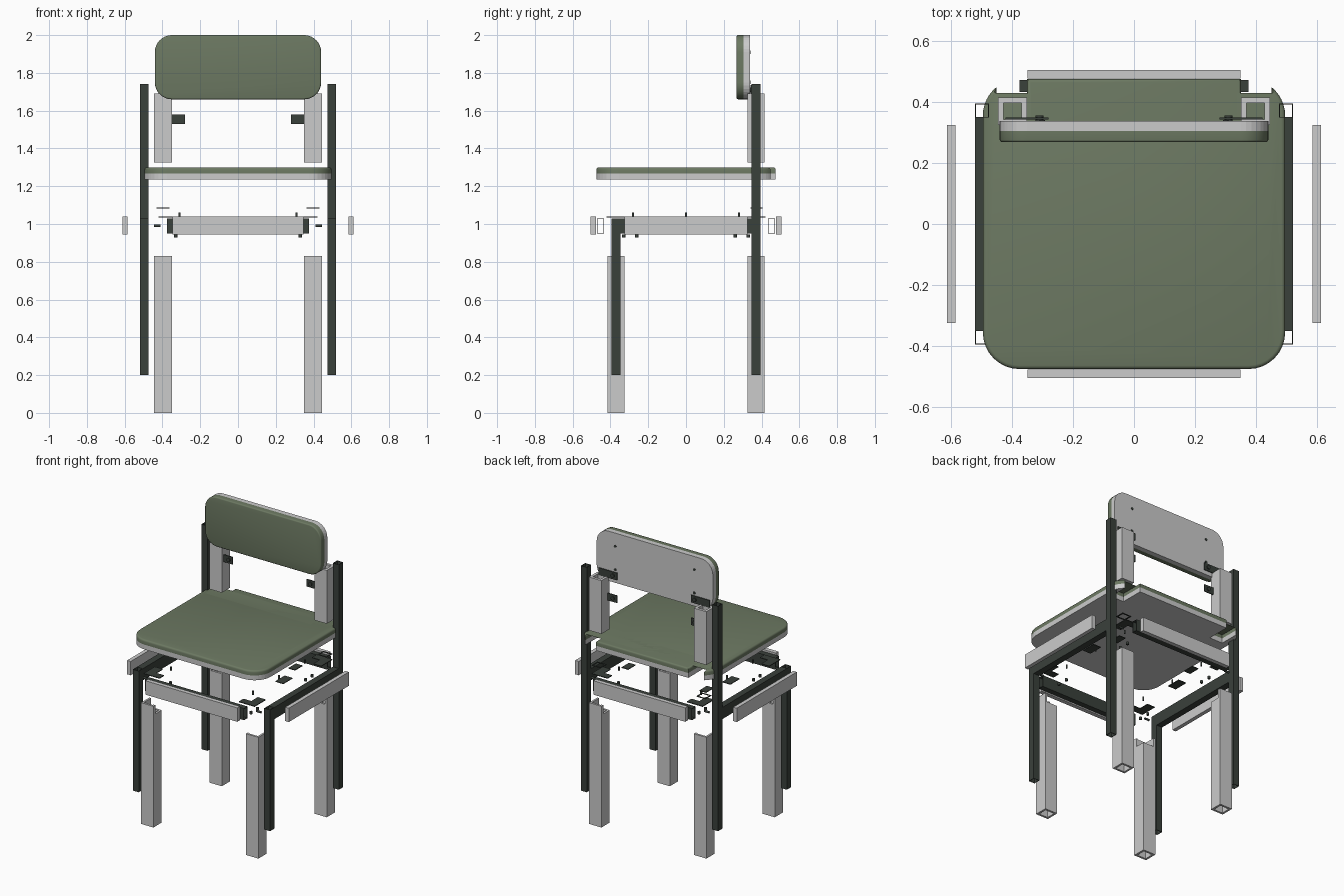
import bpy
import bmesh
from math import sin, cos, pi, acos, radians

cube = bpy.data.objects.get("Cube")
if cube:
    bpy.data.objects.remove(cube, do_unlink=True)


def material(name, rgb):
    m = bpy.data.materials.new(name)
    m.use_nodes = True
    m.diffuse_color = (*rgb, 1)
    m.node_tree.nodes["Principled BSDF"].inputs["Base Color"].default_value = (*rgb, 1)
    return m


GREEN = material("moss_green", (0.15, 0.19, 0.122))
LIGHT = material("light_grey", (0.6, 0.6, 0.6))
DARK = material("dark_green_grey", (0.042, 0.052, 0.044))

# Axis orders: profile coordinates (a, b) plus length c become x, y, z
ORDER = {"z": lambda a, b, c: (a, b, c),
         "y": lambda a, b, c: (a, c, b),
         "x": lambda a, b, c: (c, a, b)}


def finish(name, bm, mat, smooth=False):
    bmesh.ops.recalc_face_normals(bm, faces=bm.faces)
    mesh = bpy.data.meshes.new(name)
    bm.to_mesh(mesh)
    bm.free()
    mesh.materials.append(mat)
    ob = bpy.data.objects.new(name, mesh)
    bpy.context.collection.objects.link(ob)
    if smooth:
        bpy.ops.object.select_all(action="DESELECT")
        ob.select_set(True)
        bpy.context.view_layer.objects.active = ob
        bpy.ops.object.shade_smooth_by_angle(angle=radians(35))
    return ob


def prism(name, mat, outline, lo, hi, axis="z", bevel=0, bevel_at=None, smooth=False):
    """Extrude an outline, optionally rounding the rim at one end."""
    bm = bmesh.new()
    ends = [[bm.verts.new(ORDER[axis](a, b, c)) for a, b in outline] for c in (lo, hi)]
    caps = {lo: bm.faces.new(ends[0]), hi: bm.faces.new(ends[1])}
    n = len(outline)
    for i in range(n):
        j = (i + 1) % n
        bm.faces.new((ends[0][i], ends[0][j], ends[1][j], ends[1][i]))
    bmesh.ops.recalc_face_normals(bm, faces=bm.faces)
    if bevel:
        bmesh.ops.bevel(bm, geom=list(caps[bevel_at].edges), offset=bevel,
                        segments=3, profile=0.5, affect="EDGES")
    return finish(name, bm, mat, smooth)


def rect(a0, a1, b0, b1):
    return [(a0, b0), (a1, b0), (a1, b1), (a0, b1)]


def box(name, mat, x, y, z):
    return prism(name, mat, rect(*x, *y), *z)


def tube(name, mat, a, b, c, wall, axis="z"):
    """Open rectangular tube."""
    bm = bmesh.new()
    inner = rect(a[0] + wall, a[1] - wall, b[0] + wall, b[1] - wall)
    loops = [[bm.verts.new(ORDER[axis](p, q, h)) for p, q in outline]
             for outline, h in ((rect(*a, *b), c[0]), (rect(*a, *b), c[1]),
                                (inner, c[1]), (inner, c[0]))]
    for k in range(4):
        l0, l1 = loops[k], loops[(k + 1) % 4]
        for i in range(4):
            j = (i + 1) % 4
            bm.faces.new((l0[i], l0[j], l1[j], l1[i]))
    return finish(name, bm, mat)


def disc(name, mat, a, b, r, lo, hi, axis="z"):
    pts = [(a + r * cos(t * pi / 6), b + r * sin(t * pi / 6)) for t in range(12)]
    return prism(name, mat, pts, lo, hi, axis)


def arc(cx, cy, r, start, end, n=8):
    return [(cx + r * cos(start + (end - start) * i / n),
             cy + r * sin(start + (end - start) * i / n)) for i in range(n + 1)]


def span(sign, lo, hi):
    return tuple(sorted((sign * lo, sign * hi)))


# Seat: rounded square with notches for the rear legs
W, D, R = 0.495, 0.475, 0.12
half = arc(W - R, R - D, R, -pi / 2, 0)
half += arc(W - R, D - R, R, 0, acos((0.45 - W + R) / R), 6)
half += [(0.45, 0.315), (0.35, 0.315), (0.35, D)]
seat = half + [(-x, y) for x, y in reversed(half)]
prism("seat_board", LIGHT, seat, 1.235, 1.268)
prism("seat_cushion", GREEN, seat, 1.268, 1.30, bevel=0.012, bevel_at=1.30, smooth=True)

# Backrest: rounded pad on a rounded board
right = arc(0.35, 1.75, 0.09, -pi / 2, 0) + arc(0.35, 1.91, 0.09, 0, pi / 2)
back = right + [(-x, z) for x, z in reversed(right)]
prism("backrest_board", LIGHT, back, 0.305, 0.338, "y")
prism("backrest_pad", GREEN, back, 0.268, 0.305, "y", 0.008, 0.268, True)

for sx in (1, -1):
    side = "left" if sx > 0 else "right"
    post_x, leg_x = span(sx, 0.475, 0.52), span(sx, 0.35, 0.445)

    # Side rail and its cover plate
    tube(side + "_rail", DARK, (-0.348, 0.348), (0.95, 1.03), post_x, 0.003, "z").name = side + "_rail_tmp"
    bpy.data.objects.remove(bpy.data.objects[side + "_rail_tmp"], do_unlink=True)
    bm_x = tube(side + "_rail", DARK, post_x, (0.95, 1.03), (-0.348, 0.348), 0.003, "y")
    box(side + "_rail_cover", LIGHT, span(sx, 0.585, 0.612), (-0.325, 0.325), (0.945, 1.04))

    for sy in (1, -1):
        tag = ("rear_" if sy > 0 else "front_") + side
        leg_y = span(sy, 0.325, 0.415)

        # Thin frame post
        tube(tag + "_post", DARK, post_x, span(sy, 0.348, 0.395),
             (0.2, 1.74 if sy > 0 else 1.03), 0.003)

        # Leg sleeve with its inner corner cut away at the top
        tube(tag + "_leg", LIGHT, leg_x, leg_y, (0, 0.77), 0.014)
        corner = [(0.445, 0.415), (0.365, 0.415), (0.365, 0.401),
                  (0.431, 0.401), (0.431, 0.34), (0.445, 0.34)]
        prism(tag + "_leg_top", LIGHT, [(sx * x, sy * y) for x, y in corner], 0.77, 0.83)
        # Walls beside the cut
        box(tag + "_leg_lip_a", LIGHT, span(sx, 0.35, 0.365), span(sy, 0.395, 0.415), (0.77, 0.83))
        box(tag + "_leg_lip_b", LIGHT, span(sx, 0.431, 0.445), span(sy, 0.325, 0.34), (0.77, 0.83))
        box(tag + "_leg_plug", DARK, span(sx, 0.364, 0.431), span(sy, 0.339, 0.401), (0.70, 0.73))

        # Corner plate, bolt and screws
        plate = [(0.42, 0.42), (0.30, 0.42), (0.30, 0.37),
                 (0.36, 0.37), (0.36, 0.30), (0.42, 0.30)]
        prism(tag + "_corner_plate", DARK, [(sx * x, sy * y) for x, y in plate], 1.034, 1.039)
        disc(tag + "_corner_bolt", DARK, sy * 0.385, 0.99, 0.007, *span(sx, 0.41, 0.445), "x")
        disc(tag + "_pin", DARK, sx * 0.31, sy * 0.28, 0.006, 1.035, 1.06)
        for y in (0.26, 0.33):
            disc(tag + "_under_screw", DARK, sx * 0.33, sy * y, 0.009, 0.928, 0.945)

    # Small plates between the corners
    box(side + "_mid_plate", DARK, span(sx, 0.315, 0.375), (-0.045, 0.055), (1.034, 1.039))
    box(side + "_rear_plate", DARK, span(sx, 0.27, 0.32), (0.16, 0.24), (1.034, 1.039))
    disc(side + "_mid_pin", DARK, sx * 0.31, 0, 0.006, 1.035, 1.06)

    # Backrest upright, gasket and brackets
    tube(side + "_upright", LIGHT, leg_x, span(1, 0.325, 0.415), (1.325, 1.69), 0.018)
    tube(side + "_gasket", DARK, span(sx, 0.362, 0.432), (0.342, 0.405), (1.083, 1.087), 0.008)
    for z in (1.53, 1.685):
        box(side + "_bracket", DARK, span(sx, 0.28, 0.42), (0.342, 0.348), (z, z + 0.05))
        disc(side + "_bracket_screw", DARK, sx * 0.31, z + 0.025, 0.013, 0.335, 0.355, "y")
    for z in (1.75, 1.91):
        disc(side + "_backrest_screw", DARK, sx * 0.30, z, 0.009, 0.337, 0.341, "y")

# Front and rear rails with cover plates
for sy, tag in ((1, "rear"), (-1, "front")):
    tube(tag + "_rail", DARK, span(sy, 0.433, 0.471), (0.95, 1.03), (-0.375, 0.375), 0.003, "x")
    box(tag + "_rail_cover", LIGHT, (-0.348, 0.348), span(sy, 0.476, 0.505), (0.945, 1.04))
